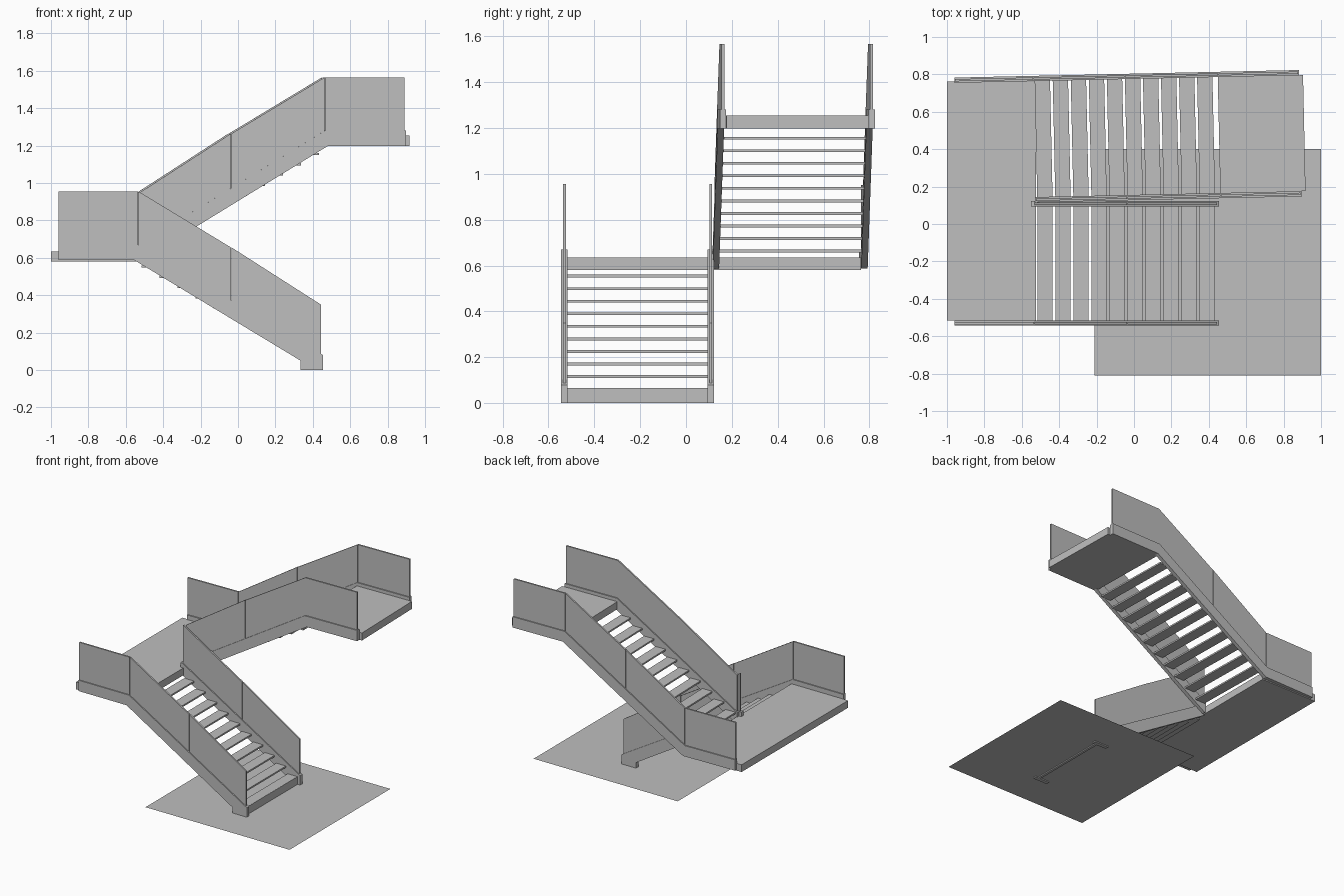
import bpy, bmesh
from mathutils import Matrix, Vector

cube = bpy.data.objects.get("Cube")
if cube:
    bpy.data.objects.remove(cube, do_unlink=True)

grey = bpy.data.materials.new("plain_grey")
grey.use_nodes = True
colour = (0.52, 0.52, 0.52, 1)
grey.diffuse_color = colour
grey.node_tree.nodes["Principled BSDF"].inputs["Base Color"].default_value = colour

# The upper flight is turned very slightly about its lower inner corner
pivot = Vector((-0.53, 0.13, 0))
TURN = Matrix.Translation(pivot) @ Matrix.Rotation(0.022, 4, 'Z') @ Matrix.Translation(-pivot)
STRAIGHT = Matrix.Identity(4)


def prism(name, outline, y0, y1, turn=STRAIGHT):
    """Extrude an XZ outline from y0 to y1."""
    bm = bmesh.new()
    face = bm.faces.new([bm.verts.new((x, y0, z)) for x, z in outline])
    extruded = bmesh.ops.extrude_face_region(bm, geom=[face])["geom"]
    verts = [v for v in extruded if isinstance(v, bmesh.types.BMVert)]
    bmesh.ops.translate(bm, verts=verts, vec=(0, y1 - y0, 0))
    bmesh.ops.recalc_face_normals(bm, faces=bm.faces)
    mesh = bpy.data.meshes.new(name)
    bm.to_mesh(mesh)
    bm.free()
    mesh.transform(turn)
    mesh.materials.append(grey)
    obj = bpy.data.objects.new(name, mesh)
    bpy.context.collection.objects.link(obj)
    return obj


def box(name, x0, x1, y0, y1, z0, z1, turn=STRAIGHT):
    return prism(name, [(x0, z0), (x1, z0), (x1, z1), (x0, z1)], y0, y1, turn)


def stringer(name, outline, y, turn=STRAIGHT):
    prism(name, outline, y - 0.014, y + 0.014, turn)


def railing(name, stations, y, turn=STRAIGHT):
    """Solid panels between successive (x, bottom, top) stations."""
    gap = 0.0015
    for i, (a, b) in enumerate(zip(stations, stations[1:])):
        prism(f"{name}_panel_{i + 1}",
              [(a[0] + gap, a[1]), (b[0] - gap, b[1]), (b[0] - gap, b[2]), (a[0] + gap, a[2])],
              y - 0.006, y + 0.006, turn)


def treads(name, z_first, rise, y0, y1, turn=STRAIGHT):
    for i in range(10):
        x, z = -0.517 + 0.0965 * i, z_first + rise * i
        box(f"{name}_{i + 1}", x, x + 0.082, y0, y1, z - 0.012, z, turn)


# Ground sheet
bpy.ops.mesh.primitive_plane_add(size=1.21, location=(0.395, -0.205, 0.008))
ground = bpy.context.object
ground.name = "ground_sheet"
ground.data.materials.append(grey)

# Lower flight: stringers, railings, treads and bottom riser
OUTER, INNER = -0.53, 0.108
foot = [(0.335, 0.05), (0.335, 0), (0.455, 0), (0.455, 0.08)]
stringer("lower_outer_stringer",
         foot + [(-0.535, 0.67), (-0.96, 0.67), (-0.96, 0.588), (-0.555, 0.588)], OUTER)
stringer("lower_inner_stringer", foot + [(-0.535, 0.67), (-0.55, 0.67), (-0.55, 0.588)], INNER)
lower_rail = [(-0.533, 0.665, 0.955), (-0.035, 0.365, 0.655), (0.445, 0.08, 0.35)]
railing("lower_outer_rail", [(-0.96, 0.665, 0.955)] + lower_rail, OUTER)
railing("lower_inner_rail", lower_rail, INNER)
treads("lower_tread", 0.56, -0.0548, -0.516, 0.094)
box("bottom_riser", 0.415, 0.434, -0.516, 0.094, 0, 0.066)

# Middle landing
box("middle_landing", -1, -0.525, -0.516, 0.762, 0.58, 0.635)

# Upper flight: stringers, railings and treads
OUTER, INNER = 0.778, 0.13
head = [(0.48, 1.198), (0.897, 1.198), (0.897, 1.28), (0.465, 1.28), (-0.53, 0.67)]
stringer("upper_outer_stringer",
         head + [(-0.945, 0.67), (-0.945, 0.588), (-0.515, 0.588)], OUTER, TURN)
stringer("upper_inner_stringer", head + [(-0.53, 0.588), (-0.515, 0.588)], INNER, TURN)
upper_rail = [(-0.525, 0.668, 0.95), (-0.035, 0.97, 1.265),
              (0.465, 1.275, 1.565), (0.893, 1.275, 1.565)]
railing("upper_outer_rail", [(-0.945, 0.665, 0.95)] + upper_rail, OUTER, TURN)
railing("upper_inner_rail", upper_rail, INNER, TURN)
treads("upper_tread", 0.669, 0.0547, 0.144, 0.764, TURN)

# Upper landing
box("upper_landing", 0.462, 0.918, 0.144, 0.764, 1.198, 1.255, TURN)
